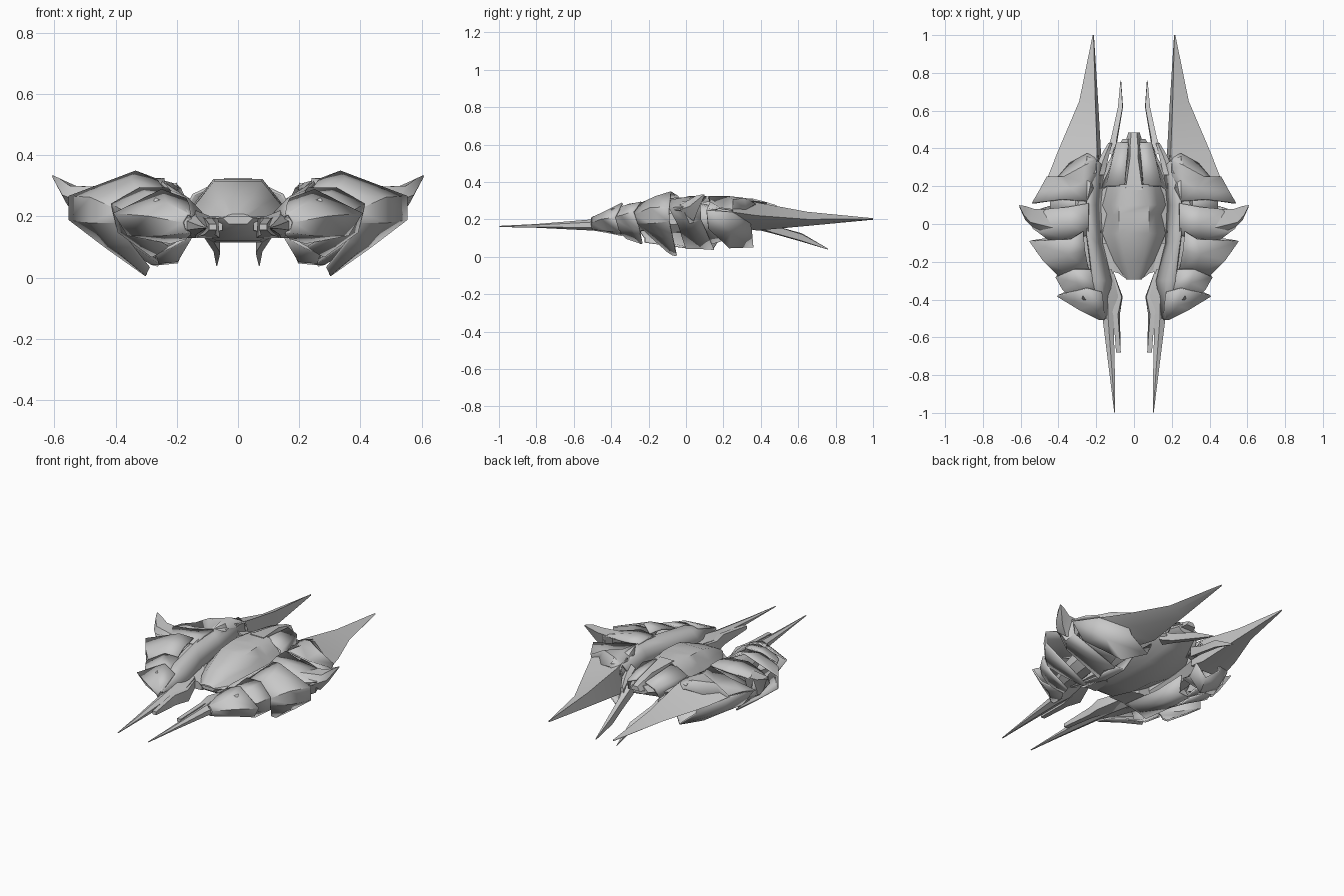
import bpy, bmesh, math

grey = bpy.data.materials.new("hull grey")
grey.diffuse_color = (0.58, 0.58, 0.58, 1)


def skin(name, rows, closed=False, thick=0, mirror=True, angle=35):
    """Surface through rows of points; closed rows get end caps, open ones thickness."""
    bm = bmesh.new()
    grid = [[bm.verts.new(p) for p in r] for r in rows]
    n = len(rows[0])
    for a, b in zip(grid, grid[1:]):
        for i in range(n if closed else n - 1):
            j = (i + 1) % n
            bm.faces.new((a[i], a[j], b[j], b[i]))
    if closed:
        bm.faces.new(grid[0])
        bm.faces.new(grid[-1][::-1])
    bmesh.ops.remove_doubles(bm, verts=bm.verts, dist=0.0005)
    bmesh.ops.recalc_face_normals(bm, faces=bm.faces)
    me = bpy.data.meshes.new(name)
    bm.to_mesh(me)
    bm.free()
    me.materials.append(grey)
    ob = bpy.data.objects.new(name, me)
    bpy.context.collection.objects.link(ob)
    if thick:
        m = ob.modifiers.new("thickness", 'SOLIDIFY')
        m.thickness, m.offset = thick, 0
    if mirror:
        ob.modifiers.new("mirror", 'MIRROR').use_clip = False
    bpy.ops.object.select_all(action='DESELECT')
    bpy.context.view_layer.objects.active = ob
    ob.select_set(True)
    bpy.ops.object.shade_smooth_by_angle(angle=math.radians(angle))
    return ob


def pod(name, stations, sides=8, **kw):
    """Closed loft; each station is y, centre x, centre z, half width, half height."""
    rows = []
    for y, cx, cz, w, h in stations:
        ring = [2 * math.pi * (i + .5) / sides for i in range(sides)]
        rows.append([(cx + w * math.cos(t), y, cz + h * math.sin(t)) for t in ring])
    return skin(name, rows, closed=True, **kw)


def profile(name, stations, mirror=False, **kw):
    """Symmetric closed loft; each station is y, then half profile x, z pairs from top down."""
    rows = []
    for y, *half in stations:
        rows.append([(x, y, z) for x, z in half] + [(-x, y, z) for x, z in half[::-1]])
    return skin(name, rows, closed=True, mirror=mirror, **kw)


# central hull and domed canopy
profile("lower_hull", [
    (-0.285, (0.03, 0.20), (0.05, 0.195), (0.03, 0.175)),
    (-0.24, (0.06, 0.205), (0.11, 0.19), (0.05, 0.145)),
    (-0.10, (0.10, 0.21), (0.18, 0.185), (0.07, 0.12)),
    (0.05, (0.12, 0.22), (0.21, 0.19), (0.08, 0.115)),
    (0.20, (0.12, 0.24), (0.20, 0.20), (0.07, 0.13)),
    (0.34, (0.08, 0.27), (0.13, 0.22), (0.05, 0.17)),
    (0.45, (0.03, 0.27), (0.06, 0.24), (0.03, 0.22))])
profile("canopy", [
    (-0.295, (0.02, 0.207), (0.035, 0.203), (0.04, 0.198)),
    (-0.20, (0.045, 0.26), (0.075, 0.235), (0.105, 0.20)),
    (-0.05, (0.078, 0.315), (0.122, 0.26), (0.168, 0.205)),
    (0.05, (0.08, 0.322), (0.112, 0.275), (0.145, 0.21)),
    (0.10, (0.08, 0.322), (0.123, 0.268), (0.168, 0.21)),
    (0.21, (0.06, 0.32), (0.11, 0.28), (0.145, 0.22))], angle=50)
# struts joining the hull to the side bodies at the front
skin("front_strut", [
    [(0.05, -0.27, 0.155), (0.05, -0.27, 0.195), (0.05, -0.15, 0.20), (0.05, -0.15, 0.14)],
    [(0.12, -0.25, 0.14), (0.12, -0.25, 0.19), (0.12, -0.10, 0.20), (0.12, -0.10, 0.13)],
    [(0.20, -0.27, 0.14), (0.20, -0.27, 0.20), (0.20, -0.10, 0.21), (0.20, -0.10, 0.13)]],
    closed=True)

# tail ridge and its sloping flanks
profile("tail_ridge", [
    (0.18, (0.045, 0.325), (0.055, 0.25)),
    (0.36, (0.02, 0.31), (0.035, 0.25)),
    (0.42, (0.02, 0.295), (0.05, 0.24)),
    (0.485, (0.015, 0.275), (0.03, 0.25))])
skin("tail_flank", [
    [(0.05, 0.20, 0.315), (0.03, 0.43, 0.285)],
    [(0.145, 0.20, 0.27), (0.09, 0.43, 0.26)],
    [(0.18, 0.18, 0.20), (0.10, 0.40, 0.20)]], thick=0.01)
pod("tail_strut", [(0.26, 0.19, 0.24, 0.04, 0.035), (0.36, 0.155, 0.21, 0.025, 0.03),
                   (0.43, 0.125, 0.19, 0.012, 0.025)], sides=6)

# slim side bodies that carry the armour
pod("side_body", [
    (-0.50, 0.16, 0.175, 0.018, 0.022), (-0.42, 0.19, 0.185, 0.045, 0.035),
    (-0.28, 0.22, 0.20, 0.07, 0.06), (-0.10, 0.26, 0.20, 0.075, 0.08),
    (0.10, 0.27, 0.22, 0.07, 0.08), (0.25, 0.25, 0.23, 0.06, 0.07),
    (0.35, 0.22, 0.24, 0.04, 0.05)], angle=40)

# long inner shell beside the canopy
skin("inner_shell", [
    [(0.15, -0.50, 0.20), (0.12, -0.30, 0.21), (0.17, -0.10, 0.20), (0.18, 0.10, 0.21), (0.16, 0.30, 0.22)],
    [(0.165, -0.50, 0.21), (0.17, -0.30, 0.26), (0.20, -0.10, 0.26), (0.21, 0.10, 0.28), (0.19, 0.33, 0.29)],
    [(0.18, -0.50, 0.20), (0.22, -0.30, 0.28), (0.25, -0.05, 0.31), (0.25, 0.10, 0.32), (0.25, 0.36, 0.30)]],
    thick=0.01)

# overlapping side armour: leading edge, middle line, trailing edge, from top to bottom
skin("rear_scale", [
    [(0.24, -0.06, 0.30), (0.36, -0.08, 0.30), (0.44, -0.09, 0.26), (0.44, -0.04, 0.17), (0.25, 0.00, 0.045)],
    [(0.24, 0.02, 0.32), (0.34, 0.00, 0.315), (0.535, -0.02, 0.265), (0.50, 0.02, 0.18), (0.28, 0.08, 0.045)],
    [(0.24, 0.11, 0.32), (0.35, 0.09, 0.30), (0.50, 0.075, 0.29), (0.49, 0.08, 0.20), (0.26, 0.15, 0.04)]],
    thick=0.01)
# upswept point of the rear scale
skin("rear_scale_tip", [
    [(0.44, -0.08, 0.25), (0.43, -0.02, 0.295), (0.44, 0.075, 0.295), (0.45, 0.05, 0.20)],
    [(0.52, -0.035, 0.25), (0.55, 0.01, 0.30), (0.53, 0.08, 0.30), (0.52, 0.04, 0.19)],
    [(0.575, 0.02, 0.27), (0.585, 0.05, 0.325), (0.575, 0.095, 0.32), (0.56, 0.06, 0.24)],
    [(0.607, 0.09, 0.328), (0.604, 0.09, 0.334), (0.608, 0.10, 0.334), (0.607, 0.10, 0.328)]],
    closed=True)
skin("middle_scale", [
    [(0.24, -0.24, 0.28), (0.32, -0.27, 0.27), (0.39, -0.28, 0.22), (0.39, -0.26, 0.18), (0.36, -0.20, 0.12), (0.29, -0.10, 0.03)],
    [(0.26, -0.14, 0.31), (0.35, -0.16, 0.32), (0.48, -0.19, 0.26), (0.48, -0.18, 0.18), (0.42, -0.13, 0.11), (0.30, -0.07, 0.01)],
    [(0.27, -0.04, 0.32), (0.335, -0.08, 0.345), (0.55, -0.09, 0.265), (0.55, -0.09, 0.19), (0.43, -0.07, 0.10), (0.30, -0.05, 0.008)]],
    thick=0.01)
skin("front_scale", [
    [(0.19, -0.40, 0.24), (0.26, -0.40, 0.25), (0.32, -0.395, 0.21), (0.30, -0.36, 0.14), (0.23, -0.32, 0.10)],
    [(0.21, -0.32, 0.27), (0.30, -0.31, 0.275), (0.375, -0.345, 0.22), (0.36, -0.29, 0.15), (0.26, -0.26, 0.08)],
    [(0.23, -0.24, 0.29), (0.32, -0.24, 0.29), (0.412, -0.28, 0.24), (0.39, -0.25, 0.15), (0.28, -0.235, 0.07)]],
    thick=0.01)
skin("nose_scale", [
    [(0.155, -0.505, 0.205), (0.165, -0.505, 0.205), (0.18, -0.505, 0.18), (0.17, -0.50, 0.15), (0.155, -0.495, 0.145)],
    [(0.16, -0.43, 0.235), (0.23, -0.43, 0.24), (0.29, -0.45, 0.20), (0.25, -0.42, 0.14), (0.17, -0.41, 0.13)],
    [(0.17, -0.36, 0.255), (0.25, -0.34, 0.285), (0.405, -0.38, 0.21), (0.36, -0.36, 0.14), (0.22, -0.34, 0.115)]],
    thick=0.01)

# rear shoulder: hollowed upper plate, infill to the rear scale, and lower skirt
skin("shoulder_plate", [
    [(0.20, 0.22, 0.27), (0.25, 0.12, 0.32), (0.38, 0.13, 0.29), (0.54, 0.11, 0.25)],
    [(0.20, 0.29, 0.30), (0.27, 0.22, 0.32), (0.33, 0.19, 0.26), (0.50, 0.18, 0.26)],
    [(0.19, 0.34, 0.29), (0.26, 0.31, 0.31), (0.37, 0.25, 0.30), (0.46, 0.25, 0.25)],
    [(0.19, 0.36, 0.24), (0.25, 0.37, 0.28), (0.34, 0.32, 0.25), (0.43, 0.25, 0.20)]], thick=0.01)
skin("shoulder_infill", [
    [(0.22, 0.06, 0.29), (0.34, 0.06, 0.28), (0.44, 0.05, 0.25), (0.42, 0.06, 0.16), (0.27, 0.10, 0.06)],
    [(0.22, 0.20, 0.29), (0.33, 0.17, 0.26), (0.44, 0.16, 0.25), (0.42, 0.18, 0.16), (0.28, 0.20, 0.09)]],
    thick=0.01)
skin("rear_skirt", [
    [(0.53, 0.11, 0.25), (0.46, 0.24, 0.24), (0.34, 0.33, 0.25)],
    [(0.46, 0.12, 0.15), (0.40, 0.24, 0.13), (0.31, 0.35, 0.14)],
    [(0.33, 0.20, 0.08), (0.28, 0.23, 0.05), (0.21, 0.36, 0.055)],
    [(0.20, 0.18, 0.13), (0.19, 0.25, 0.11), (0.16, 0.34, 0.14)]], thick=0.01)
skin("belly_keel", [
    [(0.15, -0.25, 0.14), (0.17, 0.00, 0.125), (0.17, 0.20, 0.13)],
    [(0.22, -0.22, 0.10), (0.20, 0.00, 0.055), (0.20, 0.15, 0.05)],
    [(0.27, -0.22, 0.08), (0.26, 0.00, 0.05), (0.26, 0.15, 0.045)]], thick=0.01)

# swept rear wings, each row running inner foot, ridge, outer edge, underside
skin("rear_wing", [
    [(0.18, 0.27, 0.16), (0.20, 0.27, 0.31), (0.46, 0.24, 0.24), (0.36, 0.26, 0.17)],
    [(0.175, 0.38, 0.14), (0.195, 0.38, 0.29), (0.405, 0.38, 0.22), (0.31, 0.38, 0.18)],
    [(0.19, 0.65, 0.165), (0.205, 0.65, 0.24), (0.29, 0.65, 0.20), (0.25, 0.65, 0.18)],
    [(0.212, 1.0, 0.198), (0.214, 1.0, 0.206), (0.219, 1.0, 0.202), (0.216, 1.0, 0.197)]],
    closed=True)

# drooping tail fins
skin("tail_fin", [
    [(0.10, 0.36, 0.15), (0.10, 0.36, 0.21), (0.145, 0.38, 0.22), (0.14, 0.38, 0.16)],
    [(0.085, 0.46, 0.125), (0.09, 0.46, 0.17), (0.12, 0.46, 0.17), (0.11, 0.46, 0.13)],
    [(0.058, 0.62, 0.08), (0.06, 0.62, 0.125), (0.085, 0.62, 0.12), (0.08, 0.62, 0.085)],
    [(0.068, 0.76, 0.038), (0.069, 0.76, 0.043), (0.072, 0.76, 0.043), (0.071, 0.76, 0.038)]],
    closed=True)

# forward prongs with flat blades alongside
pod("front_prong", [
    (-0.998, 0.102, 0.162, 0.003, 0.003), (-0.80, 0.115, 0.165, 0.016, 0.01),
    (-0.50, 0.137, 0.17, 0.034, 0.03), (-0.38, 0.14, 0.175, 0.065, 0.045),
    (-0.24, 0.17, 0.18, 0.06, 0.05)], sides=6)
skin("front_blade", [
    [(0.07, -0.68, 0.155), (0.07, -0.68, 0.175), (0.095, -0.68, 0.175), (0.095, -0.68, 0.155)],
    [(0.075, -0.48, 0.14), (0.085, -0.48, 0.195), (0.11, -0.48, 0.195), (0.11, -0.48, 0.14)],
    [(0.06, -0.385, 0.13), (0.065, -0.385, 0.195), (0.14, -0.36, 0.20), (0.14, -0.36, 0.13)],
    [(0.11, -0.25, 0.15), (0.11, -0.25, 0.195), (0.16, -0.24, 0.20), (0.16, -0.24, 0.15)]],
    closed=True)
